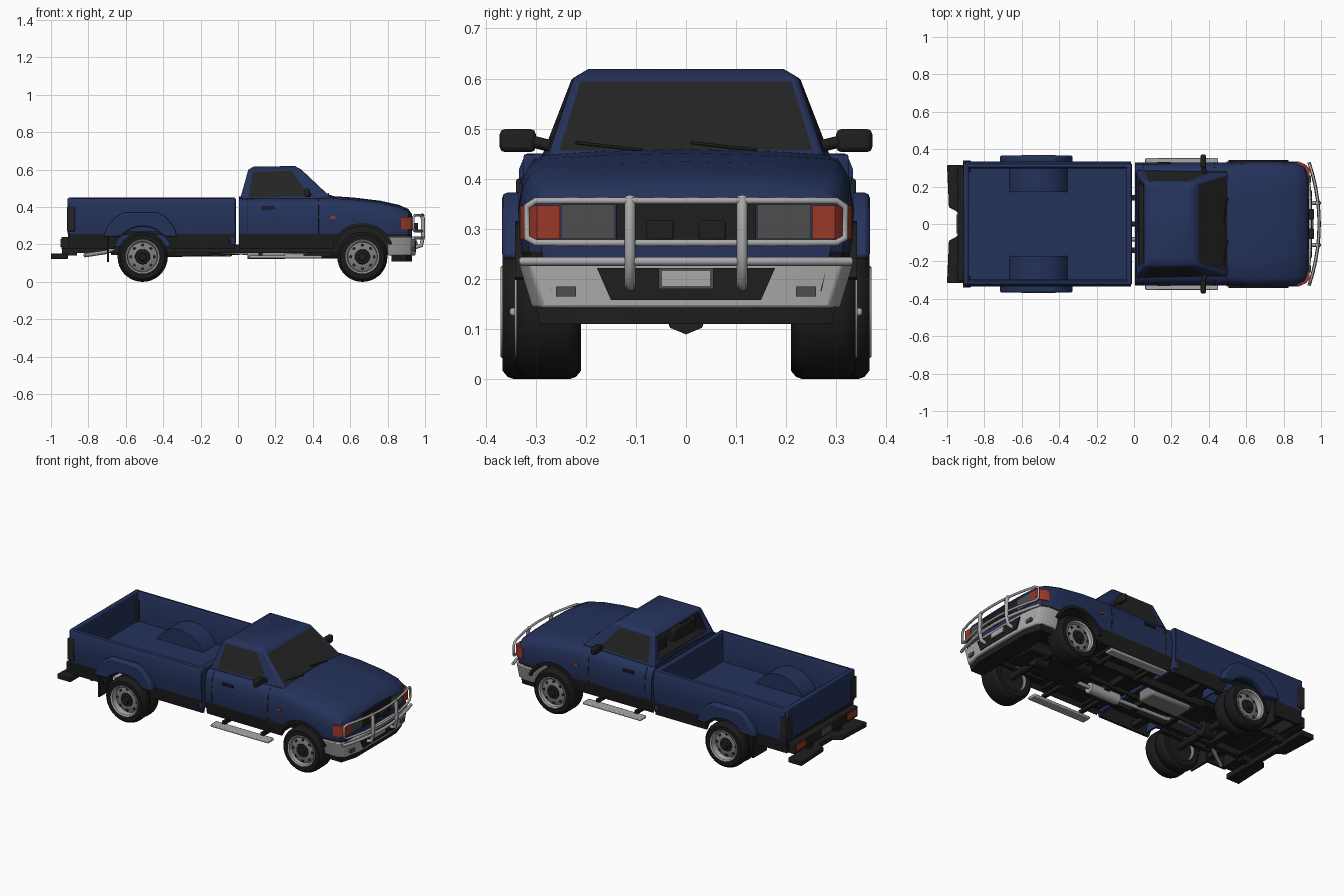
import bpy, bmesh, math
from mathutils import Vector

if "Cube" in bpy.data.objects:
    bpy.data.objects.remove(bpy.data.objects["Cube"])

def mat(name, c):
    m = bpy.data.materials.new(name)
    m.diffuse_color = (*c, 1)
    m.use_nodes = True
    m.node_tree.nodes["Principled BSDF"].inputs["Base Color"].default_value = m.diffuse_color
    return m

BLUE = mat("navy_paint", (0.018, 0.032, 0.105))
BLACK = mat("black_trim", (0.013, 0.013, 0.013))
TYRE = mat("tyre_rubber", (0.010, 0.010, 0.010))
GLASS = mat("dark_glass", (0.019, 0.018, 0.018))
CHROME = mat("bright_metal", (0.40, 0.40, 0.40))
GREY = mat("lamp_grey", (0.075, 0.075, 0.075))
STEEL = mat("wheel_steel", (0.22, 0.22, 0.22))
RED = mat("red_lens", (0.33, 0.04, 0.02))

def finish(name, bm, mats, mirror=False, bevel=0, rule=None, angle=32):
    bmesh.ops.recalc_face_normals(bm, faces=bm.faces)
    if rule:
        for f in bm.faces:
            f.material_index = rule(f.calc_center_median(), f.normal)
    me = bpy.data.meshes.new(name)
    bm.to_mesh(me)
    bm.free()
    for m in mats:
        me.materials.append(m)
    me.shade_smooth()
    me.set_sharp_from_angle(angle=math.radians(angle))
    ob = bpy.data.objects.new(name, me)
    bpy.context.collection.objects.link(ob)
    if bevel:
        b = ob.modifiers.new("bevel", 'BEVEL')
        b.width, b.segments, b.limit_method = bevel, 2, 'ANGLE'
    add_mirror(ob, mirror)
    return ob

def add_mirror(ob, on):
    if on:
        m = ob.modifiers.new("mirror", 'MIRROR')
        m.use_axis = (False, True, False)
        m.use_mirror_merge = False

def loft(name, rings, mats, closed=True, caps=True, **kw):
    bm = bmesh.new()
    vs = [[bm.verts.new(p) for p in r] for r in rings]
    n = len(vs[0])
    for a, b in zip(vs, vs[1:]):
        for i in range(n if closed else n - 1):
            j = (i + 1) % n
            bm.faces.new((a[i], a[j], b[j], b[i]))
    if caps:
        bm.faces.new(vs[0])
        bm.faces.new(vs[-1])
    return finish(name, bm, mats, **kw)

def prism(name, pts, axis, a, b, m, taper=1.0, **kw):
    def at(p, t, k=1):
        q = [p[0], p[1] * k]
        q.insert(axis, t)
        return q
    return loft(name, [[at(p, a, taper) for p in pts], [at(p, b) for p in pts]], [m], **kw)

def box(name, x, y, z, m, **kw):
    return prism(name, [(x[0], y[0]), (x[1], y[0]), (x[1], y[1]), (x[0], y[1])], 2, z[0], z[1], m, **kw)

def tube(name, pts, r, m, mirror=False, cyclic=False):
    cu = bpy.data.curves.new(name, 'CURVE')
    cu.dimensions, cu.bevel_depth, cu.bevel_resolution, cu.use_fill_caps = '3D', r, 2, True
    s = cu.splines.new('POLY')
    s.points.add(len(pts) - 1)
    for p, q in zip(s.points, pts):
        p.co = (*q, 1)
    s.use_cyclic_u = cyclic
    cu.materials.append(m)
    ob = bpy.data.objects.new(name, cu)
    bpy.context.collection.objects.link(ob)
    add_mirror(ob, mirror)
    return ob

def spin(name, prof, cx, cz, m, n=36, mirror=True, caps=False):
    rings = [[(cx + r * math.cos(2 * math.pi * i / n), y, cz + r * math.sin(2 * math.pi * i / n))
              for i in range(n)] for r, y in prof]
    return loft(name, rings, [m], caps=caps, mirror=mirror)

def arc(cx, cz, r, a0, a1, n=14):
    return [(cx + r * math.cos(math.radians(a0 + (a1 - a0) * i / n)),
             cz + r * math.sin(math.radians(a0 + (a1 - a0) * i / n))) for i in range(n + 1)]

def cut_wheel_wells(ob, cx, y0):
    c = spin("well_cutter", [(0.155, y0), (0.155, 0.45)], cx, 0.145, BLACK, caps=True)
    c.hide_render = True
    b = ob.modifiers.new("wells", 'BOOLEAN')
    b.operation, b.object, b.solver, b.material_mode = 'DIFFERENCE', c, 'EXACT', 'TRANSFER'
    bpy.context.view_layer.objects.active = ob
    bpy.ops.object.modifier_apply(modifier="wells")
    bpy.data.objects.remove(c)
    ob.data.set_sharp_from_angle(angle=math.radians(32))

def both(x, half):
    return [(x, y, z) for y, z in half] + [(x, -y, z) for y, z in reversed(half) if y > 0]

# Cab lower body, fenders and hood
FX, RX = 0.665, -0.51
rings = []
for x, zt, w in [(0.005, .452, .325), (0.5, .455, .327), (0.62, .447, .332), (0.76, .43, .332),
                 (0.86, .408, .328), (0.91, .386, .315), (0.93, .358, .29)]:
    rings.append(both(x, [(0, .2), (w - .04, .2), (w - .02, .175), (w - .002, .255),
                          (w + .003, .255 + (zt - .305) * .6), (w - .005, zt - .05), (w - .018, zt - .024),
                          (w - .042, zt - .008), (w * .5, zt), (0, zt + .004)]))
body = loft("cab_body", rings, [BLUE, BLACK],
            rule=lambda c, n: int(c.z < .25 or (c.x < .49 and c.z > .43 and n.z > .9)))
cut_wheel_wells(body, FX, 0.19)
prism("front_arch_trim", arc(FX, .145, .17, 20, 160) + arc(FX, .145, .153, 160, 20), 1, .31, .341, BLACK, mirror=True)

# Cargo bed with wheel tubs, flares and tailgate
half = [(0, .25), (.295, .25), (.30, .175), (.315, .175), (.328, .255), (.335, .33), (.333, .42),
        (.322, .447), (.305, .45), (.298, .435), (.298, .27), (0, .27)]
bed = loft("cargo_bed", [both(-.9, half), both(-.015, half)], [BLUE, BLACK], rule=lambda c, n: int(c.z < .255))
cut_wheel_wells(bed, RX, 0.19)
prism("wheel_tub", arc(RX, .19, .175, 0, 180, 20) + arc(RX, .19, .165, 180, 0, 20), 1, .17, .31, BLUE, mirror=True)
prism("wheel_tub_inner_wall", arc(RX, .19, .174, 0, 180, 20), 1, .17, .178, BLUE, mirror=True)
prism("rear_flare", [(-.72, .24), (-.70, .29), (-.655, .345), (-.61, .372), (-.43, .372), (-.385, .345),
                     (-.34, .29), (-.325, .24)] + arc(RX, .145, .15, 39, 141), 1, .32, .367, BLUE,
      mirror=True, bevel=.01)
box("bed_front_wall", (-.04, -.012), (-.325, .325), (.2, .448), BLUE, bevel=.005)
box("tailgate", (-.912, -.885), (-.325, .325), (.255, .45), BLUE, bevel=.008)
box("bed_rear_sill", (-.908, -.88), (-.318, .318), (.18, .256), BLACK)
box("tail_lamp", (-.915, -.872), (.28, .339), (.27, .40), GLASS, mirror=True, bevel=.004)

# Cab greenhouse with inset panes, rear window left open
bm = bmesh.new()
def pane(quad, u0, u1, v0, v1, glass):
    a, b, c, d = map(Vector, quad)
    at = lambda u, v: (a.lerp(b, u)).lerp(d.lerp(c, u), v)
    o = [bm.verts.new(p) for p in (a, b, c, d)]
    i = [bm.verts.new(at(u, v)) for u, v in ((u0, v0), (u1, v0), (u1, v1), (u0, v1))]
    for k in range(4):
        bm.faces.new((o[k], o[(k + 1) % 4], i[(k + 1) % 4], i[k]))
    if glass:
        bm.faces.new(i).material_index = 1
rb, fb, rt, ft = (.012, .288, .445), (.502, .275, .447), (.055, .228, .6), (.337, .224, .602)
neg = lambda p: (p[0], -p[1], p[2])
pane((rb, fb, ft, rt), .09, .79, .06, .94, True)
pane((neg(fb), neg(rb), neg(rt), neg(ft)), .21, .91, .06, .94, True)
pane((fb, neg(fb), neg(ft), ft), .035, .965, .06, .95, True)
pane((neg(rb), rb, rt, neg(rt)), .08, .92, .14, .9, False)
rr, fr = (.085, .195, .617), (.305, .195, .619)
roof = [rr, fr, neg(fr), neg(rr)]
edge = [rt, ft, neg(ft), neg(rt)]
for k in range(4):
    j = (k + 1) % 4
    bm.faces.new([bm.verts.new(p) for p in (edge[k], edge[j], roof[j], roof[k])])
bm.faces.new([bm.verts.new(p) for p in roof])
bmesh.ops.remove_doubles(bm, verts=bm.verts, dist=1e-4)
cab = finish("cab_greenhouse", bm, [BLUE, GLASS], bevel=.008)
s = cab.modifiers.new("thickness", 'SOLIDIFY')
s.thickness, s.offset = .008, -1

# Cab interior
box("seat_back", (.10, .15), (.03, .25), (.44, .53), BLACK, mirror=True, bevel=.012)
box("head_rest", (.10, .13), (.09, .19), (.535, .575), BLACK, mirror=True, bevel=.01)
box("dashboard", (.37, .46), (-.25, .25), (.44, .475), BLACK, bevel=.01)
tube("steering_wheel", [(.33 + .02 * math.sin(t * math.pi / 8), .13 + .05 * math.cos(t * math.pi / 8),
                         .49 + .045 * math.sin(t * math.pi / 8)) for t in range(16)], .005, BLACK, cyclic=True)

# Mirrors, handles, door seams, wipers, side markers
box("door_mirror", (.355, .385), (.30, .372), (.453, .499), BLACK, mirror=True, bevel=.01)
tube("mirror_arm", [(.38, .27, .465), (.37, .31, .475)], .012, BLACK, mirror=True)
box("door_handle", (.125, .195), (.32, .331), (.388, .402), BLACK, mirror=True)
tube("door_seam", [(.05, .300, .44), (.05, .322, .40), (.05, .327, .34), (.05, .324, .255)], .002, BLACK, mirror=True)
tube("door_front_seam", [(.43, .300, .44), (.43, .324, .40), (.43, .329, .34), (.43, .325, .255)], .002, BLACK, mirror=True)
box("side_marker", (.495, .52), (.32, .334), (.337, .352), RED, mirror=True)
for y in (.08, -.15):
    tube("wiper", [(.503, y + .06, .458), (.487, y, .464), (.482, y - .07, .472)], .003, BLACK)

# Nose: grille, lamps, winch
box("grille", (.92, .936), (-.14, .14), (.275, .35), BLACK)
box("headlamp", (.92, .936), (.142, .25), (.28, .348), GREY, mirror=True)
prism("corner_lamp", [(.872, .331), (.912, .321), (.937, .298), (.937, .252), (.872, .25)], 2, .28, .346, RED, mirror=True)
box("winch", (.93, .962), (.025, .08), (.278, .316), BLACK, mirror=True, bevel=.004)

# Front bumper
plan = [(.80, .337), (.88, .337), (.925, .315), (.945, .2), (.95, .1)]
plan += [(x, -y) for x, y in reversed(plan)]
prism("front_bumper", plan, 2, .142, .242, CHROME, taper=.91, bevel=.006)
prism("bumper_recess", [(-.178, .222), (.178, .222), (.15, .158), (-.15, .158)], 0, .944, .953, BLACK)
box("number_plate", (.95, .957), (-.055, .055), (.18, .222), GREY)
box("plate_face", (.956, .959), (-.048, .048), (.186, .216), CHROME)
box("fog_lamp", (.925, .945), (.22, .26), (.165, .185), GREY, mirror=True)
prism("front_lip", [(.82, .30), (.90, .30), (.93, .2), (.93, -.2), (.90, -.30), (.82, -.30)], 2, .11, .145, BLACK, taper=.97)

# Bull bar
bx = lambda y: .99 - .5 * y * y
ys = [-.3 + .06 * i for i in range(11)]
loop = [(bx(y), y, .356) for y in ys] + [(.938, .318, .345), (.938, .318, .282)]
loop += [(bx(y), y, .272) for y in reversed(ys)] + [(.938, -.318, .282), (.938, -.318, .345)]
tube("bull_bar_loop", loop, .007, CHROME, cyclic=True)
tube("bull_bar_lower", [(bx(y * 1.1), y * 1.1, .235) for y in ys], .009, CHROME)
tube("bull_bar_upright", [(.978, .112, .363), (.988, .112, .34), (.99, .112, .25), (.98, .112, .195), (.945, .112, .185)],
     .011, CHROME, mirror=True)

# Wheels
def wheel(tag, cx, y0, y1, dish):
    cz = .134
    spin(tag + "_tyre", [(.088, y0), (.118, y0), (.13, y0 + .01), (.134, y0 + .022), (.134, y1 - .022),
                         (.13, y1 - .01), (.118, y1), (.09, y1)], cx, cz, TYRE)
    d = y1 - dish
    spin(tag + "_rim", [(.088, y0), (.08, y0 + .03), (.08, d), (.0001, d)][::-1] , cx, cz, STEEL)
    spin(tag + "_rim_lip", [(.094, y1 - .002), (.09, y1 + .004), (.082, y1), (.078, d)], cx, cz, CHROME)
    spin(tag + "_disc", [(.079, d + .001), (.07, d + .004), (.05, d + .012), (.04, d + .012)], cx, cz, STEEL)
    spin(tag + "_hub", [(.04, d), (.038, d + .016), (.022, d + .018), (.02, y1), (.0001, y1 + .002)], cx, cz, BLACK)
    spin(tag + "_back_plate", [(.086, y0 + .02), (.0001, y0 + .02)], cx, cz, BLACK)
    for i in range(8):
        a = i * math.pi / 4
        spin(tag + "_rim_hole", [(.009, d), (.009, d + .0095), (.0001, d + .0095)],
             cx + .062 * math.cos(a), cz + .062 * math.sin(a), BLACK, n=10)
wheel("front", FX, .215, .338, .02)
wheel("rear_outer", RX, .292, .366, .035)
wheel("rear_inner", RX, .21, .284, .03)

# Chassis and running gear
box("frame_rail", (-.9, .85), (.125, .155), (.155, .2), BLACK, mirror=True)
for x in (-.85, -.66, -.34, -.1, .15, .4, .8):
    box("cross_member", (x - .015, x + .015), (-.14, .14), (.16, .195), BLACK)
for x in (-.78, -.25, .1, .38):
    box("body_mount", (x - .02, x + .02), (.14, .295), (.185, .215), BLACK, mirror=True)
for x in (FX, RX):
    tube("axle", [(x, -.24, .134), (x, .24, .134)], .02, BLACK)
    tube("differential", [(x - .04, 0, .134), (x + .04, 0, .134)], .045, BLACK)
    box("leaf_spring", (x - .17, x + .17), (.17, .195), (.145, .16), BLACK, mirror=True)
tube("drive_shaft", [(RX, 0, .14), (.35, 0, .17)], .013, BLACK)
box("engine_sump", (.35, .8), (-.09, .09), (.125, .21), BLACK, bevel=.02)
tube("muffler", [(.05, -.08, .155), (.25, -.08, .155)], .032, CHROME)
tube("exhaust_pipe", [(.45, -.08, .16), (.05, -.08, .155), (-.3, -.09, .17), (-.42, -.1, .21), (-.6, -.1, .21),
                      (-.7, -.17, .16), (-.82, -.25, .142)], .011, CHROME)
box("fuel_tank", (-.3, -.03), (.0, .12), (.135, .2), STEEL, bevel=.012)
box("spare_carrier", (-.84, -.68), (-.1, .1), (.17, .2), BLACK, bevel=.01)
box("mud_flap", (-.70, -.69), (.22, .35), (.105, .25), BLACK, mirror=True)

# Side steps
box("side_step", (.06, .45), (.295, .352), (.126, .142), CHROME, mirror=True, bevel=.005)
for x in (.12, .38):
    box("step_bracket", (x - .01, x + .01), (.15, .31), (.14, .16), BLACK, mirror=True)

# Rear bumper with lamps and plate
box("rear_crossbar", (-.945, -.905), (-.305, .305), (.175, .24), BLACK, bevel=.005)
prism("rear_step", [(-.91, .315), (-1, .315), (-.99, .09), (-.945, .065), (-.945, -.065), (-.99, -.09),
                    (-1, -.315), (-.91, -.315)], 2, .122, .152, BLACK, bevel=.004)
box("rear_step_support", (-.94, -.86), (.12, .16), (.14, .19), BLACK, mirror=True)
box("rear_lamp", (-.95, -.94), (.2, .29), (.19, .228), RED, mirror=True)
box("rear_plate", (-.95, -.94), (-.05, .05), (.186, .23), GREY)
